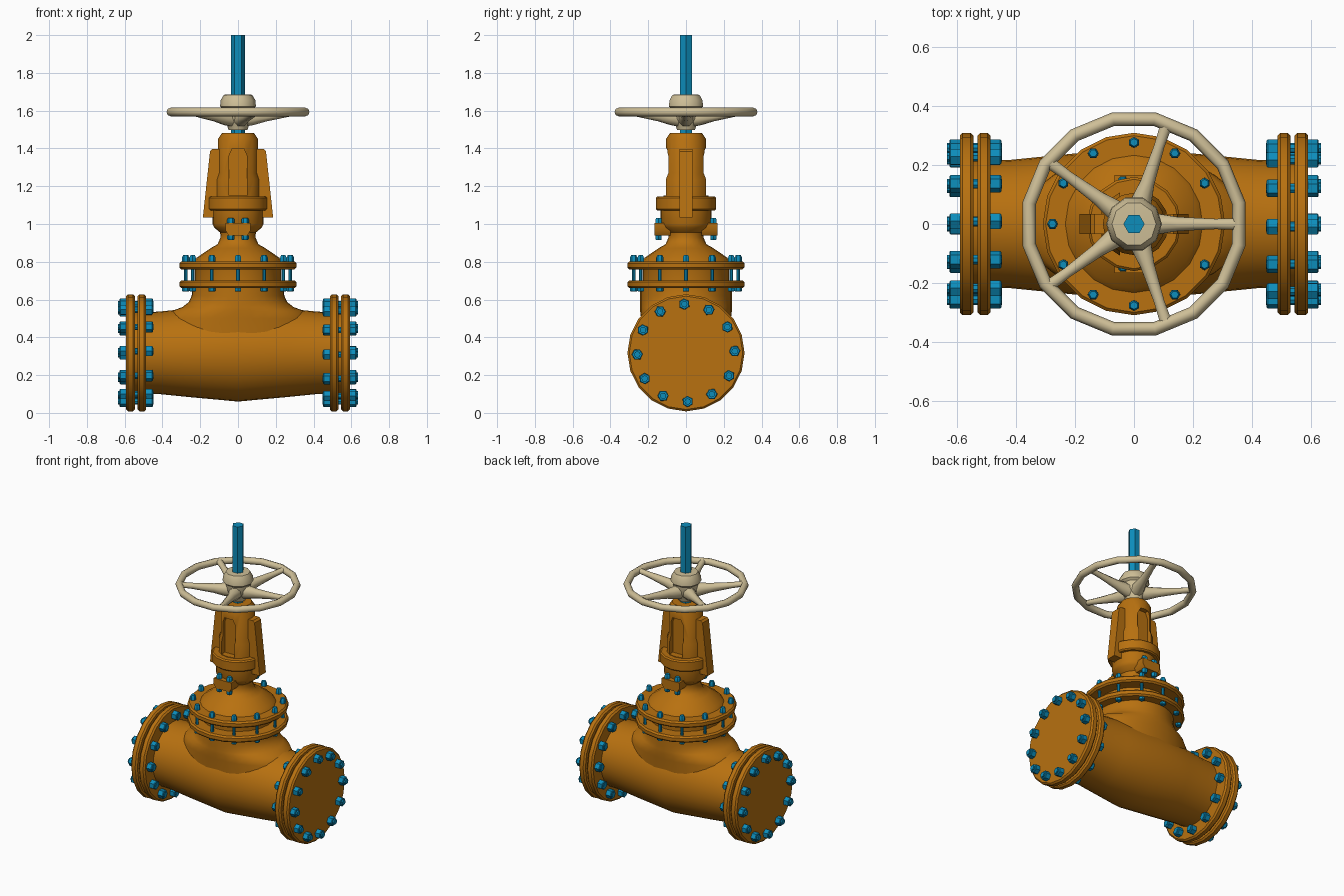
import bpy, bmesh
from math import sin, cos, pi, radians
from mathutils import Matrix

cube = bpy.data.objects.get("Cube")
if cube:
    bpy.data.objects.remove(cube, do_unlink=True)


def material(name, rgb):
    m = bpy.data.materials.new(name)
    m.use_nodes = True
    m.diffuse_color = (*rgb, 1)
    m.node_tree.nodes["Principled BSDF"].inputs["Base Color"].default_value = (*rgb, 1)
    return m


ORANGE = material("orange paint", (0.48, 0.165, 0.005))
BLUE = material("blue steel", (0.004, 0.27, 0.50))
TAN = material("tan paint", (0.62, 0.52, 0.31))


def move(x, y, z):
    return Matrix.Translation((x, y, z))


def turn(deg, axis):
    return Matrix.Rotation(radians(deg), 4, axis)


def loft(bm, rings, n, mat=Matrix(), phase=0):
    """Skin elliptical rings (rx, ry, height) and cap both ends."""
    loops = []
    for rx, ry, h in rings:
        angles = [2 * pi * i / n + radians(phase) for i in range(n)]
        loops.append([bm.verts.new(mat @ move(rx * cos(a), ry * sin(a), h).translation) for a in angles])
    for a, b in zip(loops, loops[1:]):
        for i in range(n):
            j = (i + 1) % n
            bm.faces.new((a[i], a[j], b[j], b[i]))
    bm.faces.new(loops[0][::-1])
    bm.faces.new(loops[-1])


def lathe(bm, profile, n, mat=Matrix(), phase=0):
    loft(bm, [(r, r, h) for r, h in profile], n, mat, phase)


def slab(bm, outline, half, mat=Matrix()):
    """Extrude an x-z outline along y."""
    front = [bm.verts.new(mat @ move(x, -half, z).translation) for x, z in outline]
    back = [bm.verts.new(mat @ move(x, half, z).translation) for x, z in outline]
    n = len(outline)
    for i in range(n):
        j = (i + 1) % n
        bm.faces.new((front[i], front[j], back[j], back[i]))
    bm.faces.new(front[::-1])
    bm.faces.new(back)


def finish(name, bm, mat, angle=38):
    bmesh.ops.recalc_face_normals(bm, faces=bm.faces)
    me = bpy.data.meshes.new(name)
    bm.to_mesh(me)
    bm.free()
    me.materials.append(mat)
    me.shade_smooth()
    me.set_sharp_from_angle(angle=radians(angle))
    ob = bpy.data.objects.new(name, me)
    bpy.context.collection.objects.link(ob)
    return ob


def disc(r, low, high, b=0.01):
    """Profile of a flange with a softened rim."""
    return [(r - b, low), (r, low + b), (r, high - b), (r - b, high)]


AXIS_Z = 0.318
SIDES = {"left": 1, "right": -1}

# Main pipe body, widest in the middle
bm = bmesh.new()
along_x = move(0, 0, AXIS_Z) @ turn(90, 'Y')
lathe(bm, [(0.215, -0.5), (0.218, -0.42), (0.235, -0.25), (0.258, 0),
           (0.235, 0.25), (0.218, 0.42), (0.215, 0.5)], 32, along_x)
finish("pipe_body", bm, ORANGE)

# Branch rising from the body with a flared root
bm = bmesh.new()
loft(bm, [(0.40, 0.232, 0.42), (0.38, 0.238, 0.50), (0.35, 0.243, 0.54), (0.295, 0.243, 0.56),
          (0.262, 0.243, 0.585), (0.245, 0.243, 0.62), (0.243, 0.243, 0.67)], 32)
finish("branch_neck", bm, ORANGE)

# Pipe end flanges and their bolts
for side, s in SIDES.items():
    end = move(0, 0, AXIS_Z) @ turn(90 * s, 'Y')
    for part, low, high in (("pipe_flange", 0.487, 0.532), ("blind_flange", 0.546, 0.592)):
        bm = bmesh.new()
        lathe(bm, disc(0.31, low, high), 20, end)
        finish(f"{side}_{part}", bm, ORANGE)
    bm = bmesh.new()
    lathe(bm, [(0.225, 0.52), (0.225, 0.56)], 20, end)
    finish(f"{side}_gasket", bm, ORANGE)
    bm = bmesh.new()
    for i in range(12):
        spot = end @ turn(30 * i + 2, 'Z') @ move(0.258, 0, 0)
        lathe(bm, [(0.03, 0.592), (0.03, 0.623), (0.026, 0.627)], 6, spot)
        lathe(bm, [(0.03, 0.487), (0.03, 0.455), (0.026, 0.451)], 6, spot)
        lathe(bm, [(0.017, 0.448), (0.017, 0.636)], 8, spot)
    finish(f"{side}_flange_bolts", bm, BLUE)

# Bonnet flanges
for name, low, high in (("lower_bonnet_flange", 0.66, 0.702), ("upper_bonnet_flange", 0.76, 0.802)):
    bm = bmesh.new()
    lathe(bm, disc(0.31, low, high), 20)
    finish(name, bm, ORANGE)

# Bonnet dome and packing neck
bm = bmesh.new()
lathe(bm, [(0.228, 0.69), (0.228, 0.78), (0.235, 0.80), (0.218, 0.822), (0.145, 0.872),
           (0.108, 0.893), (0.092, 0.93), (0.095, 0.955), (0.125, 0.98), (0.135, 1.0),
           (0.135, 1.09)], 20)
finish("bonnet", bm, ORANGE)

# Bonnet studs with nuts above and below
bm = bmesh.new()
for i in range(12):
    spot = turn(30 * i, 'Z') @ move(0.277, 0, 0)
    lathe(bm, [(0.019, 0.802), (0.019, 0.822), (0.013, 0.836)], 6, spot)
    lathe(bm, [(0.019, 0.66), (0.019, 0.646), (0.015, 0.642)], 6, spot)
    lathe(bm, [(0.01, 0.65), (0.01, 0.81)], 8, spot)
finish("bonnet_studs", bm, BLUE)

# Gland lugs and their bolts, front and back
lugs, bolts = bmesh.new(), bmesh.new()
for s in (-1, 1):
    slab(lugs, [(-0.05, 0.94), (0.05, 0.94), (0.066, 0.965), (0.066, 1.005), (-0.066, 1.005), (-0.066, 0.965)],
         0.042, move(0, 0.124 * s, 0))
    for x in (-0.038, 0.038):
        spot = move(x, 0.145 * s, 0)
        lathe(bolts, [(0.019, 1.005), (0.019, 1.025), (0.013, 1.033)], 6, spot)
        lathe(bolts, [(0.019, 0.94), (0.019, 0.92), (0.014, 0.914)], 6, spot)
        lathe(bolts, [(0.01, 0.925), (0.01, 1.02)], 8, spot)
finish("gland_lugs", lugs, ORANGE)
finish("gland_bolts", bolts, BLUE)

# Yoke collar and tower
bm = bmesh.new()
lathe(bm, disc(0.16, 1.072, 1.146, 0.008), 16)
finish("yoke_collar", bm, ORANGE)

bm = bmesh.new()
lathe(bm, [(0.118, 1.08), (0.118, 1.235), (0.106, 1.27), (0.106, 1.45), (0.085, 1.482)], 16)
yoke = finish("yoke_tower", bm, ORANGE)

# Window recesses in the yoke, front and back
bm = bmesh.new()
for s in (-1, 1):
    slab(bm, [(-0.048, 1.15), (0.048, 1.15), (0.048, 1.36), (0.03, 1.4), (-0.03, 1.4), (-0.048, 1.36)],
         0.05, move(0, 0.122 * s, 0))
cutter = finish("window_cutter", bm, ORANGE)
cutter.hide_render = True
cut = yoke.modifiers.new("windows", 'BOOLEAN')
cut.operation = 'DIFFERENCE'
cut.object = cutter
cut.solver = 'EXACT'
bpy.context.view_layer.objects.active = yoke
bpy.ops.object.modifier_apply(modifier="windows")
bpy.data.objects.remove(cutter, do_unlink=True)
yoke.data.set_sharp_from_angle(angle=radians(38))

# Side ribs of the yoke
for side, s in SIDES.items():
    bm = bmesh.new()
    slab(bm, [(0.08 * s, 1.035), (0.186 * s, 1.035), (0.148 * s, 1.385), (0.135 * s, 1.397), (0.08 * s, 1.397)], 0.034)
    finish(f"{side}_yoke_rib", bm, ORANGE)

# Rising stem
bm = bmesh.new()
lathe(bm, [(0.036, 1.4), (0.036, 2.0)], 6)
finish("stem", bm, BLUE)

# Handwheel rim, hub and five spokes
bpy.ops.mesh.primitive_torus_add(major_segments=16, minor_segments=8, major_radius=0.363, minor_radius=0.023,
                                 location=(0, 0, 1.593), rotation=(0, 0, pi / 16))
rim = bpy.context.object
rim.name = "handwheel_rim"
rim.data.materials.append(TAN)
rim.data.shade_smooth()
rim.data.set_sharp_from_angle(angle=radians(50))

bm = bmesh.new()
lathe(bm, [(0.05, 1.497), (0.06, 1.53), (0.075, 1.56), (0.08, 1.61), (0.095, 1.622),
           (0.092, 1.655), (0.075, 1.684), (0.04, 1.686)], 10)
finish("handwheel_hub", bm, TAN)

bm = bmesh.new()
for i in range(5):
    spoke = move(0, 0, 1.553) @ turn(72 * i, 'Z') @ turn(83, 'Y')
    loft(bm, [(0.045, 0.045, 0.03), (0.042, 0.038, 0.08), (0.03, 0.026, 0.15),
              (0.019, 0.019, 0.28), (0.016, 0.022, 0.36)], 8, spoke, 22.5)
finish("handwheel_spokes", bm, TAN, 50)
